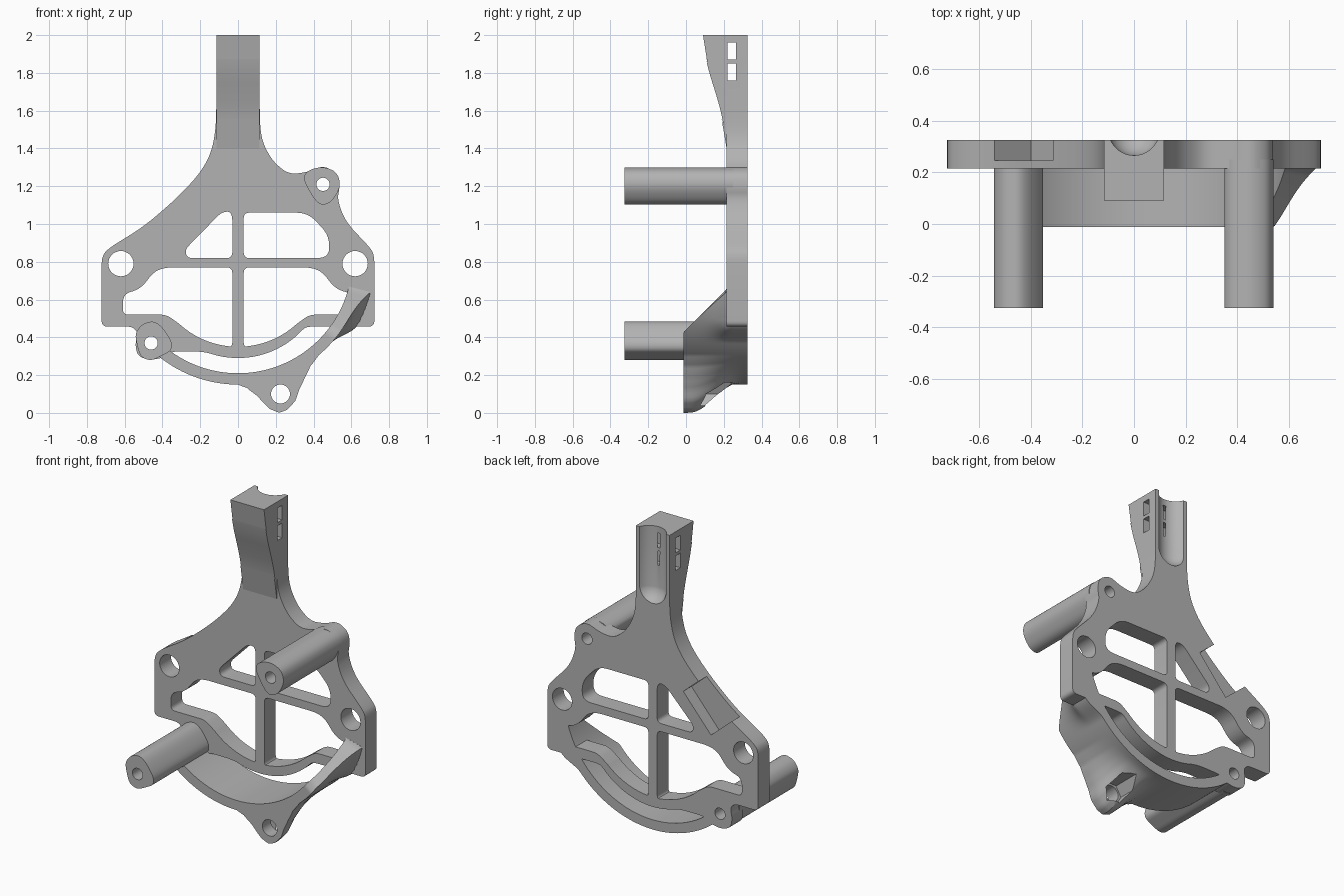
import bpy
import bmesh
from math import sin, cos, radians, pi, atan2
from mathutils import Matrix, Vector

if "Cube" in bpy.data.objects:
    bpy.data.objects.remove(bpy.data.objects["Cube"])

grey = bpy.data.materials.new("plain grey")
grey.use_nodes = True
grey.diffuse_color = (0.45, 0.45, 0.45, 1)
grey.node_tree.nodes["Principled BSDF"].inputs["Base Color"].default_value = grey.diffuse_color

BACK, FACE, TIP = 0.325, 0.215, -0.325


def finish(name, bm):
    bmesh.ops.recalc_face_normals(bm, faces=bm.faces)
    mesh = bpy.data.meshes.new(name)
    bm.to_mesh(mesh)
    bm.free()
    mesh.materials.append(grey)
    obj = bpy.data.objects.new(name, mesh)
    bpy.context.collection.objects.link(obj)
    return obj


def soft(points, reach=0.03):
    """Round every corner; a third number on a point sets its own reach."""
    result = []
    for i, p in enumerate(points):
        here = Vector(p[:2])
        size = p[2] if len(p) > 2 else reach
        if size == 0:
            result.append(here)
            continue
        before = Vector(points[i - 1][:2]) - here
        after = Vector(points[(i + 1) % len(points)][:2]) - here
        a = here + before.normalized() * min(size, before.length * 0.45)
        b = here + after.normalized() * min(size, after.length * 0.45)
        for k in range(6):
            t = k / 5
            result.append(a * (1 - t) ** 2 + here * 2 * t * (1 - t) + b * t * t)
    return result


def circle(x, z, r, n=32):
    return [(x + r * cos(2 * pi * k / n), z + r * sin(2 * pi * k / n)) for k in range(n)]


def arc(z, r, start, end, n=12):
    """Points round (0, z), angles measured from straight down."""
    steps = [radians(start + (end - start) * k / n) for k in range(n + 1)]
    return [(r * sin(a), z - r * cos(a)) for a in steps]


def prism(name, points, start, end, axis="y"):
    def place(p, d):
        return (p[0], d, p[1]) if axis == "y" else (d, p[0], p[1])
    bm = bmesh.new()
    first = [bm.verts.new(place(p, start)) for p in points]
    last = [bm.verts.new(place(p, end)) for p in points]
    bm.faces.new(first)
    bm.faces.new(last[::-1])
    for i in range(len(points)):
        bm.faces.new((first[i - 1], first[i], last[i], last[i - 1]))
    return finish(name, bm)


def cut(obj, cutters):
    bpy.context.view_layer.objects.active = obj
    for cutter in cutters:
        cutter.hide_render = True
        mod = obj.modifiers.new("cut", "BOOLEAN")
        mod.operation = "DIFFERENCE"
        mod.solver = "EXACT"
        mod.object = cutter
        bpy.ops.object.modifier_apply(modifier=mod.name)
        bpy.data.objects.remove(cutter)


def hole(points):
    return prism("hole_cutter", points, -0.6, 0.6)


def mirrored(points):
    return [(-p[0],) + tuple(p[1:]) for p in points]


# Main plate with neck, shoulders and lower ring
outline = [(-0.115, 2, 0), (-0.115, 1.52, 0.1), (-0.14, 1.38, 0.1), (-0.2, 1.27, 0.1),
           (-0.32, 1.14, 0.1), (-0.5, 0.985, 0.1), (-0.68, 0.875, 0.06), (-0.722, 0.83, 0.05),
           (-0.722, 0.457), (-0.56, 0.457), (-0.53, 0.425), (-0.545, 0.36), (-0.53, 0.3),
           (-0.47, 0.28), (-0.4, 0.29), (-0.35, 0.325), (-0.21, 0.325)]
outline += arc(0.757, 0.467, -20, 49)
outline += [(0.38, 0.457), (0.722, 0.457), (0.722, 0.84, 0.06), (0.69, 0.885, 0.05),
            (0.57, 1.01, 0.08), (0.525, 1.13, 0.06), (0.54, 1.2, 0.04), (0.525, 1.27, 0.06),
            (0.45, 1.31, 0.06), (0.37, 1.275, 0.06), (0.27, 1.262, 0.08), (0.185, 1.33, 0.1),
            (0.13, 1.43, 0.1), (0.115, 1.53, 0.1), (0.115, 2, 0)]
plate = prism("plate", soft(outline), FACE, BACK)

# Plate windows and holes
lower_window = [(0.03, 0.77), (0.03, 0.35)] + arc(0.81, 0.46, 7, 43)
lower_window += [(0.38, 0.52), (0.61, 0.52), (0.61, 0.63, 0.05), (0.515, 0.655, 0.06), (0.43, 0.77, 0.08)]
upper_right = [(0.03, 0.82), (0.03, 1.06), (0.37, 1.06, 0.06), (0.483, 0.94, 0.06), (0.483, 0.82, 0.06)]
upper_left = [(-0.03, 0.82), (-0.03, 1.065, 0.05), (-0.085, 1.065, 0.04), (-0.28, 0.865, 0.03), (-0.27, 0.82)]
shapes = [soft(s) for s in (lower_window, mirrored(lower_window), upper_right, upper_left)]
shapes += [circle(side * 0.62, 0.79, 0.067) for side in (-1, 1)]
boss_centres = [(0.45, 1.21), (-0.46, 0.37)]
shapes += [circle(x, z, 0.035) for x, z in boss_centres]
cutters = [hole(s) for s in shapes]

# Tie slots through the neck
for z in (1.805, 1.915):
    slot = [(0.22, z - 0.045), (0.266, z - 0.045), (0.266, z + 0.045), (0.22, z + 0.045)]
    cutters.append(prism("slot_cutter", slot, -0.3, 0.3, "x"))

# Rounded groove down the back of the neck
bm = bmesh.new()
bmesh.ops.create_uvsphere(bm, u_segments=48, v_segments=24, radius=0.099)
for v in bm.verts:
    if v.co.z > -0.001:
        v.co.z += 0.6
bmesh.ops.translate(bm, verts=bm.verts, vec=(0, 0.364, 1.64))
cutters.append(finish("groove_cutter", bm))

# Slanted pocket on the back edge
bm = bmesh.new()
bmesh.ops.create_cube(bm, size=1)
bmesh.ops.scale(bm, verts=bm.verts, vec=(0.29, 0.2, 0.32))
turn = Matrix.Rotation(-atan2(0.22, 0.19), 4, "Y")
bmesh.ops.transform(bm, verts=bm.verts, matrix=Matrix.Translation((-0.425, 0.345, 1.055)) @ turn)
cutters.append(finish("pocket_cutter", bm))
cut(plate, cutters)

# Neck thickening with a curved front
curve = [(FACE, 2), (0.09, 2), (0.1, 1.9), (0.123, 1.8), (0.155, 1.7), (0.184, 1.6),
         (0.203, 1.5), (FACE, 1.4)]
neck = prism("neck_front", [curve[0], curve[1]] + soft(curve[2:-1], 0.06) + [curve[-1]],
             -0.115, 0.115, "x")

# Two long standoffs with bores
upper_form = [(-0.11, 0.03), (-0.08, 0.075), (0, 0.095), (0.075, 0.065), (0.095, -0.01),
              (0.05, -0.09), (0, -0.112), (-0.04, -0.09)]
lower_form = [(-0.085, 0.05), (-0.05, 0.1), (0.01, 0.118), (0.055, 0.09), (0.11, 0.01),
              (0.108, -0.04), (0.06, -0.065), (0, -0.095), (-0.055, -0.075), (-0.075, -0.01)]
bosses = []
for name, form, (x, z) in zip(("upper_standoff", "lower_standoff"), (upper_form, lower_form), boss_centres):
    boss = prism(name, soft([(x + a, z + b) for a, b in form], 0.06), TIP, 0.25)
    cut(boss, [hole(circle(x, z, 0.035))])
    bosses.append(boss)

# Curved lower guard, bulging into a lug at the front
CENTRE, INNER, OUTER = 0.815, 0.605, 0.665
bulges = [(0, 0), (4, 0.02), (8, 0.067), (12, 0.147), (15, 0.178), (18, 0.175), (22, 0.145),
          (25, 0.1), (29, 0.06), (34, 0.02), (40, 0)]


def ease(t):
    t = max(0, min(1, t))
    return t * t * (3 - 2 * t)


def bulge(deg):
    for (a, u), (b, v) in zip(bulges, bulges[1:]):
        if a <= deg <= b:
            return u + (v - u) * (deg - a) / (b - a)
    return 0


def front_y(z):
    return max(-0.012, min(FACE, z - 0.44))


bm = bmesh.new()
rings = []
COUNT, DEPTH = 116, 16
for k in range(COUNT + 1):
    deg = k - 40
    s, c = sin(radians(deg)), cos(radians(deg))
    ring = []
    start = front_y(CENTRE - OUTER * c)
    for j in range(DEPTH + 1):
        y = start + (BACK - start) * j / DEPTH
        flare = 0.06 * ease((deg - 48) / 14) * max(0, min(1, y / FACE)) ** 3
        r = OUTER + bulge(deg) * (1 - ease((y - 0.02) / 0.28)) + flare
        ring.append(bm.verts.new((r * s, y, CENTRE - r * c)))
    z = CENTRE - INNER * c
    ring += [bm.verts.new((INNER * s, y, z)) for y in (BACK, front_y(z))]
    rings.append(ring)
for a, b in zip(rings, rings[1:]):
    for j in range(len(a)):
        bm.faces.new((a[j - 1], a[j], b[j], b[j - 1]))
bm.faces.new(rings[0])
bm.faces.new(rings[-1][::-1])
guard = finish("lower_guard", bm)
cut(guard, [hole(circle(0.225, 0.1, 0.05)),
            prism("nut_cutter", circle(0.225, 0.1, 0.07, 6), 0.07, 0.6),
            hole(circle(*boss_centres[1], 0.035))])

# Smooth shading with crisp edges
bpy.ops.object.select_all(action="DESELECT")
for obj in [plate, neck, guard] + bosses:
    obj.select_set(True)
bpy.context.view_layer.objects.active = plate
bpy.ops.object.shade_smooth_by_angle(angle=radians(30))
